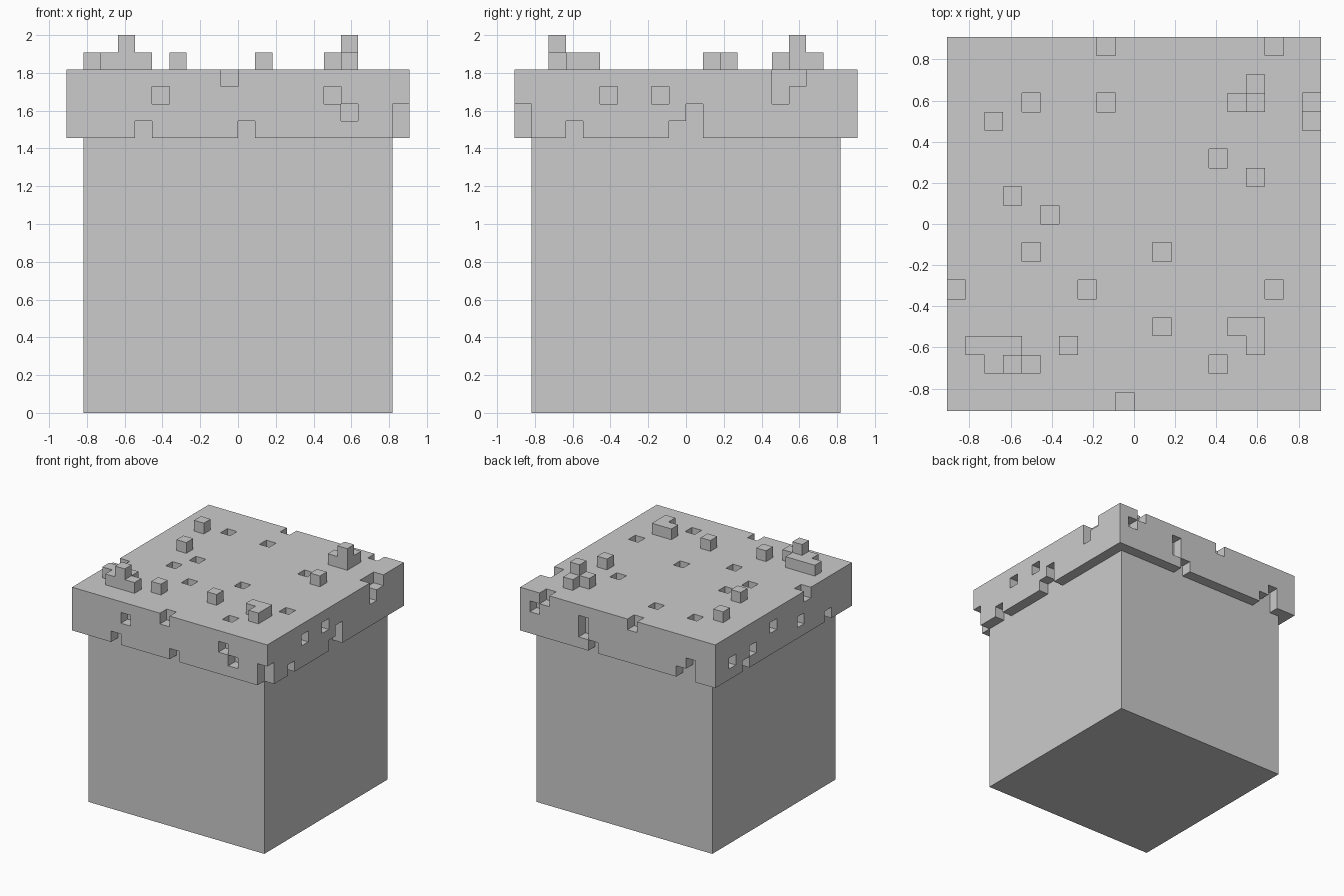
import bpy, bmesh
from mathutils import Vector

if "Cube" in bpy.data.objects:
    bpy.data.objects.remove(bpy.data.objects["Cube"])

U = 2 / 22            # one block unit
N = 20                # cap width in blocks
Z0, Z1 = 16, 20       # cap bottom and top levels


def make_object(name, bm):
    bmesh.ops.remove_doubles(bm, verts=bm.verts, dist=1e-5)
    mesh = bpy.data.meshes.new(name)
    bm.to_mesh(mesh)
    bm.free()
    obj = bpy.data.objects.new(name, mesh)
    bpy.context.collection.objects.link(obj)
    return obj


def is_core(c):
    return 1 <= c[0] < N - 1 and 1 <= c[1] < N - 1 and 0 <= c[2] < Z0


def block_skin(bm, cells):
    """Add the exposed faces of a set of unit blocks."""
    for c in cells:
        centre = Vector((c[0] + .5 - N / 2, c[1] + .5 - N / 2, c[2] + .5))
        for axis in range(3):
            for s in (-1, 1):
                n = list(c)
                n[axis] += s
                if tuple(n) in cells or is_core(n):
                    continue
                d, a, b = Vector(), Vector(), Vector()
                d[axis] = s * .5
                a[(axis + 1) % 3] = .5
                b[(axis + 2) % 3] = .5 * s
                quad = [centre + d + p for p in (-a - b, a - b, a + b, b - a)]
                bm.faces.new([bm.verts.new(v * U) for v in quad])


# Main body: plain box, open where the cap closes it
bm = bmesh.new()
bmesh.ops.create_cube(bm, size=1)
for v in bm.verts:
    v.co = Vector((v.co.x * 18, v.co.y * 18, (v.co.z + .5) * Z0)) * U
bm.faces.ensure_lookup_table()
bmesh.ops.delete(bm, geom=[f for f in bm.faces if f.normal.z > .5], context='FACES_ONLY')
make_object("body", bm)

# Cap: overhanging slab of blocks
cells = {(i, j, k) for i in range(N) for j in range(N) for k in range(Z0, Z1)}

# Pits in the top
pits = [(4, 16), (8, 16), (14, 13), (5, 10), (4, 8), (11, 8), (7, 6), (17, 6), (14, 2)]
# Missing blocks on each side: (position along the side, level)
front = [(5, 18), (9, 19), (15, 18), (16, 17), (19, 17), (19, 16), (4, 16), (10, 16)]
back = [(18, 18), (17, 19), (13, 18), (13, 17), (12, 16), (8, 19), (3, 16), (2, 17), (2, 16)]
right = [(5, 18), (8, 18), (15, 19), (16, 19), (15, 18), (3, 16), (9, 16), (10, 17), (10, 16)]
left = [(17, 17), (15, 16), (14, 17), (11, 18), (7, 17), (6, 19), (3, 16)]
cells -= {(i, j, 19) for i, j in pits}
cells -= {(p, 0, k) for p, k in front} | {(p, 19, k) for p, k in back}
cells -= {(19, p, k) for p, k in right} | {(0, p, k) for p, k in left}

# Raised blocks on the top, two of them stacked double
bumps = [(16, 17), (15, 16), (16, 16), (2, 15), (16, 12), (3, 11), (1, 3), (2, 3), (3, 3),
         (2, 2), (3, 2), (4, 2), (6, 3), (11, 4), (15, 4), (16, 4), (16, 3)]
cells |= {(i, j, Z1) for i, j in bumps} | {(3, 2, Z1 + 1), (16, 16, Z1 + 1)}

bm = bmesh.new()
block_skin(bm, cells)
make_object("cap", bm)
